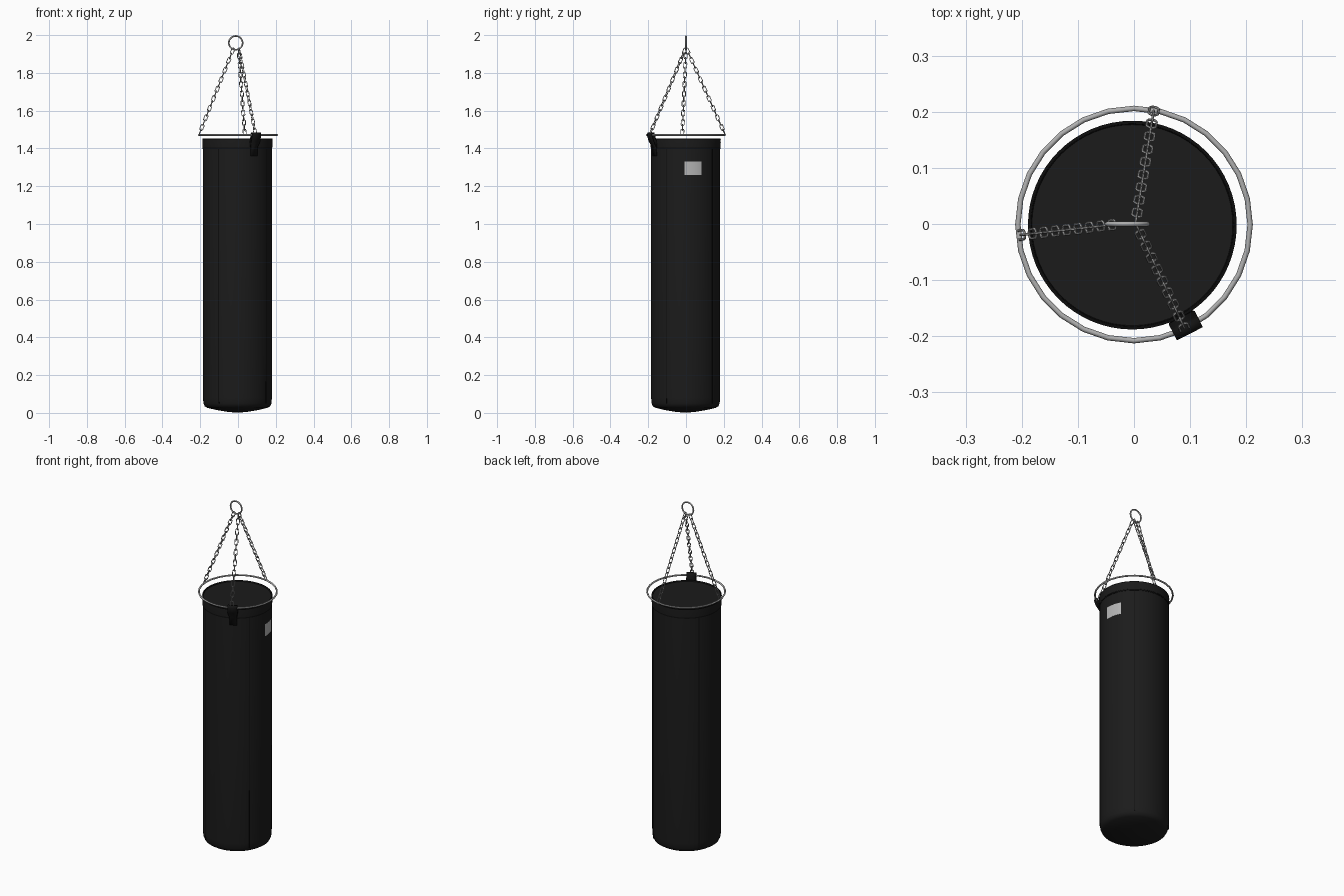
import bpy, bmesh
from math import cos, sin, pi, radians
from mathutils import Vector, Matrix

cube = bpy.data.objects.get("Cube")
if cube:
    bpy.data.objects.remove(cube, do_unlink=True)


def material(name, r, g, b):
    m = bpy.data.materials.new(name)
    m.use_nodes = True
    m.diffuse_color = (r, g, b, 1)
    shader = m.node_tree.nodes["Principled BSDF"]
    shader.inputs["Base Color"].default_value = (r, g, b, 1)
    shader.inputs["Roughness"].default_value = 0.6
    return m


leather = material("black leather", 0.011, 0.011, 0.011)
strap_black = material("strap black", 0.007, 0.007, 0.007)
stitching = material("seam black", 0.004, 0.004, 0.004)
steel = material("grey steel", 0.43, 0.43, 0.43)
label_grey = material("pale label", 0.47, 0.47, 0.47)

CENTRE = Vector((-0.003, -0.002, 0))


def finish(name, bm, mat):
    bmesh.ops.recalc_face_normals(bm, faces=bm.faces)
    mesh = bpy.data.meshes.new(name)
    bm.to_mesh(mesh)
    bm.free()
    ob = bpy.data.objects.new(name, mesh)
    bpy.context.collection.objects.link(ob)
    mesh.materials.append(mat)
    smooth(ob, 35)
    return ob


def smooth(ob, degrees):
    bpy.ops.object.select_all(action='DESELECT')
    ob.select_set(True)
    bpy.context.view_layer.objects.active = ob
    if ob.type == 'CURVE':
        bpy.ops.object.convert(target='MESH')
    bpy.ops.object.shade_smooth_by_angle(angle=radians(degrees))


def lathe(name, profile, mat, steps=64):
    bm = bmesh.new()
    verts = [bm.verts.new((r, 0, z)) for r, z in profile]
    edges = [bm.edges.new(pair) for pair in zip(verts, verts[1:])]
    bmesh.ops.spin(bm, geom=verts + edges, cent=(0, 0, 0), axis=(0, 0, 1),
                   angle=2 * pi, steps=steps)
    bmesh.ops.remove_doubles(bm, verts=bm.verts, dist=0.0001)
    finish(name, bm, mat).location = CENTRE


def curved_plate(name, angle, half_angle, z0, z1, r_in, r_out, mat, steps):
    """Thin plate wrapped around the bag."""
    bm = bmesh.new()
    a = radians(angle) - half_angle
    pts = [(r_in, z0), (r_out, z0), (r_out, z1), (r_in, z1)]
    face = bm.faces.new([bm.verts.new((r * cos(a), r * sin(a), z)) for r, z in pts])
    moving = bmesh.ops.duplicate(bm, geom=[face])["geom"]
    bmesh.ops.spin(bm, geom=moving, cent=(0, 0, 0), axis=(0, 0, 1),
                   angle=2 * half_angle, steps=steps)
    bmesh.ops.remove_doubles(bm, verts=bm.verts, dist=0.00001)
    finish(name, bm, mat).location = CENTRE


def tube_loops(name, loops, radius, sides=2):
    """Closed round steel bars following each loop of points."""
    curve = bpy.data.curves.new(name, 'CURVE')
    curve.dimensions = '3D'
    curve.bevel_depth = radius
    curve.bevel_resolution = sides
    for pts in loops:
        s = curve.splines.new('POLY')
        s.points.add(len(pts) - 1)
        for p, co in zip(s.points, pts):
            p.co = (*co, 1)
        s.use_cyclic_u = True
    curve.materials.append(steel)
    ob = bpy.data.objects.new(name, curve)
    bpy.context.collection.objects.link(ob)
    smooth(ob, 50)


def circle(centre, radius, u, v, count=28):
    return [centre + radius * (cos(2 * pi * i / count) * u + sin(2 * pi * i / count) * v)
            for i in range(count)]


X, Y, Z = Vector((1, 0, 0)), Vector((0, 1, 0)), Vector((0, 0, 1))

# Bag body with a rounded lower edge and shallow domed base
lathe("bag_body", [(0, 0.001), (0.05, 0.005), (0.11, 0.015), (0.16, 0.027),
                   (0.173, 0.035), (0.18, 0.05), (0.1825, 0.08), (0.183, 0.7),
                   (0.183, 1.40), (0.181, 1.446), (0, 1.446)], leather)

# Collar band, the stitched groove beneath it and the rim piping
lathe("collar_band", [(0.18, 1.402), (0.185, 1.404), (0.186, 1.43), (0.1855, 1.45),
                      (0.18, 1.451), (0.179, 1.445)], leather)
lathe("collar_seam", [(0.181, 1.396), (0.1842, 1.397), (0.1842, 1.404), (0.181, 1.405)],
      stitching)
lathe("rim_piping", [(0.182, 1.448), (0.186, 1.448), (0.186, 1.451), (0.181, 1.452),
                     (0.179, 1.446)], stitching)

# Four vertical seams
for i, angle in enumerate((-123, -34, 51, 146)):
    curved_plate(f"body_seam_{i + 1}", angle, 0.013, 0.05, 1.40,
                 0.178, 0.1842, stitching, 2)

# Label on the left side
curved_plate("label", 13, 0.255, 1.26, 1.33, 0.181, 0.1838, label_grey, 8)

# Spreader ring and top hanging ring
tube_loops("spreader_ring", [circle(Vector((0, -0.001, 1.471)), 0.207, X, Y)], 0.0048)
tube_loops("hanging_ring", [circle(Vector((-0.012, 0, 1.959)), 0.0365, X, Z)], 0.0042)


# Chains of alternating oval links
def chain(name, start, end, count=18):
    axis = (end - start).normalized()
    side = axis.cross(Z).normalized()
    other = axis.cross(side)
    pitch = (end - start).length / count
    loops = []
    for i in range(count):
        mid = start + axis * pitch * (i + 0.5)
        across = side if i % 2 else other
        loop = []
        for k in range(14):
            a = 2 * pi * k / 14
            straight = 0.009 if cos(a) > 0 else -0.009
            loop.append(mid + axis * (0.0085 * cos(a) + straight) + across * 0.0085 * sin(a))
        loops.append(loop)
    tube_loops(name, loops, 0.0022, 1)


chain("chain_right", Vector((-0.024, 0, 1.928)), Vector((-0.206, -0.02, 1.474)))
chain("chain_back", Vector((0.003, 0.003, 1.928)), Vector((0.036, 0.207, 1.474)))
chain("chain_front", Vector((0.005, -0.003, 1.928)), Vector((0.092, -0.19, 1.478)))

# Strap looped over the spreader ring, narrower where it is stitched to the bag
bm = bmesh.new()
path = [(0.185, 1.36), (0.188, 1.405), (0.207, 1.44), (0.217, 1.472), (0.213, 1.483),
        (0.203, 1.483), (0.199, 1.468), (0.19, 1.435), (0.184, 1.40)]
rows = [[bm.verts.new((r, side * (0.02 if z < 1.41 else 0.026), z)) for r, z in path]
        for side in (-1, 1)]
for i in range(len(path) - 1):
    bm.faces.new((rows[0][i], rows[0][i + 1], rows[1][i + 1], rows[1][i]))
bmesh.ops.transform(bm, matrix=Matrix.Rotation(radians(-63), 4, 'Z'), verts=bm.verts)
solid = finish("ring_strap", bm, strap_black).modifiers.new("thickness", 'SOLIDIFY')
solid.thickness = 0.005
solid.offset = 0
